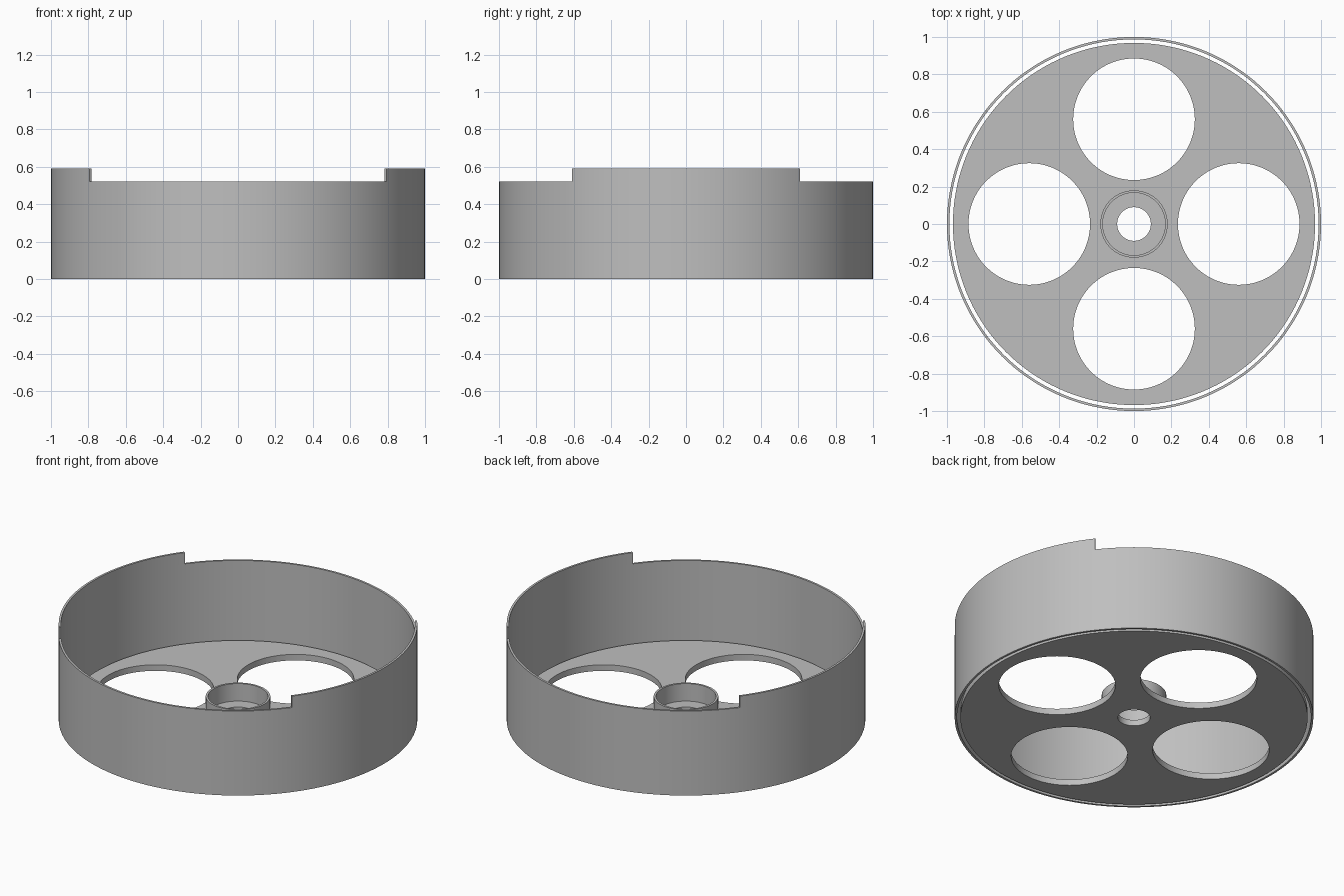
import bpy
import bmesh
from math import cos, sin, tau, radians

SEGMENTS = 144
WALL_OUT, WALL_IN = 1.0, 0.987
WALL_LOW, WALL_HIGH = 0.52, 0.59
TAB_HALF_ANGLE = radians(37.5)
FLOOR_TOP = 0.037

cube = bpy.data.objects.get("Cube")
if cube:
    bpy.data.objects.remove(cube, do_unlink=True)

grey = bpy.data.materials.new("plain grey")
grey.use_nodes = True
colour = (0.52, 0.52, 0.52, 1)
grey.diffuse_color = colour
grey.node_tree.nodes["Principled BSDF"].inputs["Base Color"].default_value = colour


def circle(bm, radius, x=0, y=0, z=0):
    """Add a closed loop of edges and return them."""
    verts = [bm.verts.new((x + radius * cos(tau * i / SEGMENTS),
                           y + radius * sin(tau * i / SEGMENTS), z))
             for i in range(SEGMENTS)]
    return [bm.edges.new((verts[i - 1], verts[i])) for i in range(SEGMENTS)]


def raise_faces(bm, faces, height):
    """Extrude faces straight up and return the new top faces."""
    geom = bmesh.ops.extrude_face_region(bm, geom=faces)["geom"]
    verts = [g for g in geom if isinstance(g, bmesh.types.BMVert)]
    bmesh.ops.translate(bm, vec=(0, 0, height), verts=verts)
    return [g for g in geom if isinstance(g, bmesh.types.BMFace)]


def ring(bm, r_in, r_out, z0, z1):
    """Build a closed tube and return its top faces."""
    edges = circle(bm, r_in, z=z0) + circle(bm, r_out, z=z0)
    bmesh.ops.bridge_loops(bm, edges=edges)
    base = bm.faces[:]
    return raise_faces_keep_base(bm, base, z1 - z0)


def raise_faces_keep_base(bm, base, height):
    """Extrude a flat sheet into a solid, keeping its underside."""
    geom = bmesh.ops.extrude_face_region(bm, geom=base, use_keep_orig=True)["geom"]
    verts = [g for g in geom if isinstance(g, bmesh.types.BMVert)]
    bmesh.ops.translate(bm, vec=(0, 0, height), verts=verts)
    return [g for g in geom if isinstance(g, bmesh.types.BMFace)]


def finish(bm, name):
    bmesh.ops.recalc_face_normals(bm, faces=bm.faces[:])
    mesh = bpy.data.meshes.new(name)
    bm.to_mesh(mesh)
    bm.free()
    mesh.materials.append(grey)
    obj = bpy.data.objects.new(name, mesh)
    bpy.context.collection.objects.link(obj)
    bpy.ops.object.select_all(action="DESELECT")
    obj.select_set(True)
    bpy.context.view_layer.objects.active = obj
    bpy.ops.object.shade_smooth_by_angle(angle=radians(30))


# Outer wall with a raised tab on each side
bm = bmesh.new()
top = ring(bm, WALL_IN, WALL_OUT, 0, WALL_LOW)
tab_limit = sin(TAB_HALF_ANGLE)
tabs = [f for f in top if abs(f.calc_center_median().normalized().y) < 2
        and abs(f.calc_center_median().y) < tab_limit * WALL_IN]
raise_faces(bm, tabs, WALL_HIGH - WALL_LOW)
finish(bm, "outer_wall")

# Floor disc with four large holes and a centre bore
bm = bmesh.new()
outline = circle(bm, 0.968) + circle(bm, 0.09)
for i in range(4):
    outline += circle(bm, 0.325, 0.56 * cos(tau * i / 4), 0.56 * sin(tau * i / 4))
bmesh.ops.triangle_fill(bm, edges=outline, use_beauty=True)
raise_faces_keep_base(bm, bm.faces[:], FLOOR_TOP)
finish(bm, "floor_disc")

# Hub collar standing on the floor
bm = bmesh.new()
ring(bm, 0.167, 0.18, FLOOR_TOP, 0.145)
finish(bm, "hub_collar")
